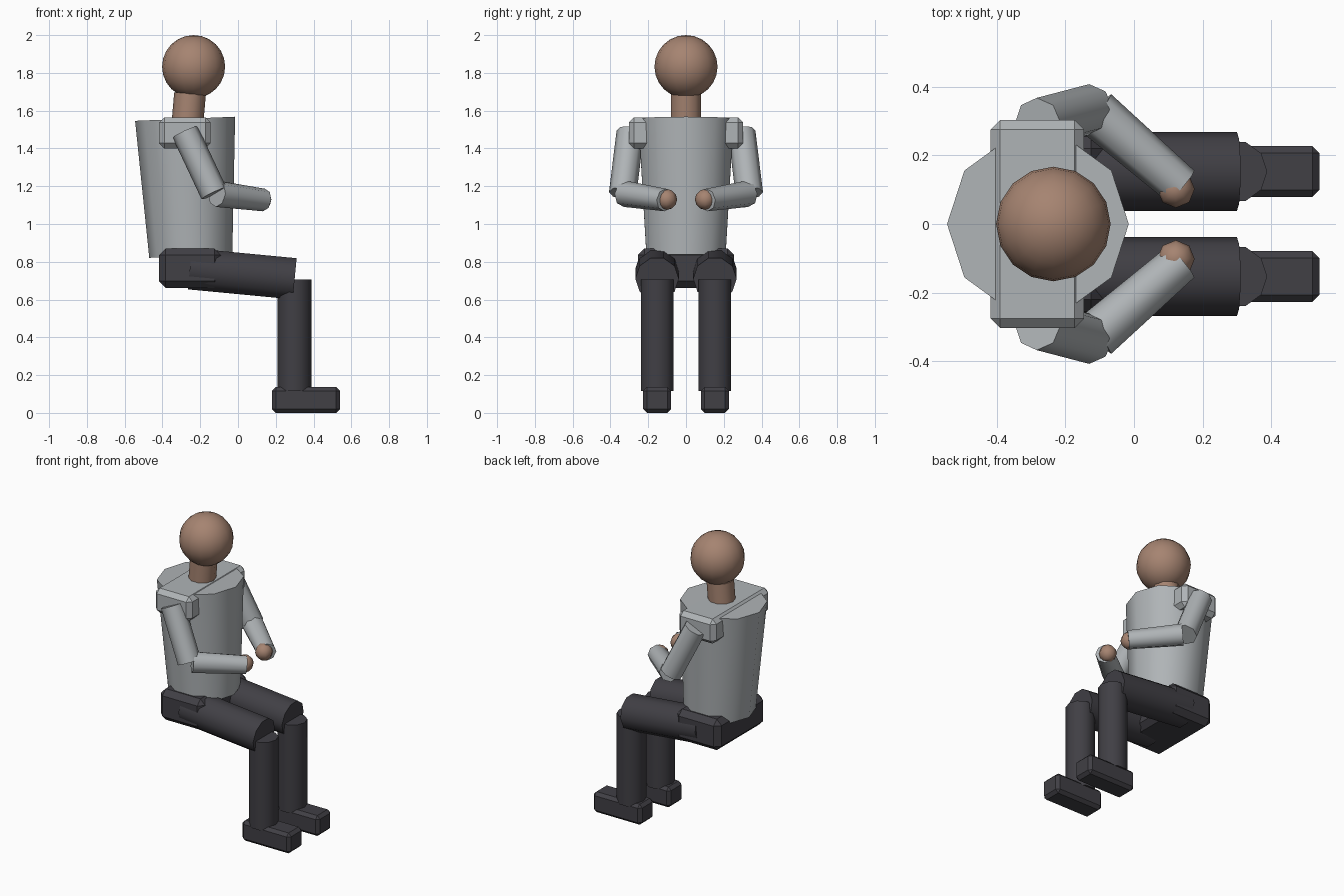
import bpy
import bmesh
from math import cos, sin, tau, radians
from mathutils import Vector

cube = bpy.data.objects.get("Cube")
if cube:
    bpy.data.objects.remove(cube, do_unlink=True)


def material(name, rgb):
    mat = bpy.data.materials.new(name)
    mat.use_nodes = True
    mat.diffuse_color = (*rgb, 1)
    bsdf = mat.node_tree.nodes["Principled BSDF"]
    bsdf.inputs["Base Color"].default_value = (*rgb, 1)
    bsdf.inputs["Roughness"].default_value = 0.8
    return mat


SKIN = material("warm skin", (0.38, 0.23, 0.165))
SHIRT = material("light grey shirt", (0.43, 0.455, 0.47))
TROUSERS = material("dark trousers", (0.052, 0.05, 0.059))


def finish(name, bm, mat, angle):
    """Turn a bmesh into a named object; angle 0 keeps it flat."""
    bmesh.ops.recalc_face_normals(bm, faces=bm.faces)
    mesh = bpy.data.meshes.new(name)
    bm.to_mesh(mesh)
    bm.free()
    mesh.materials.append(mat)
    obj = bpy.data.objects.new(name, mesh)
    bpy.context.collection.objects.link(obj)
    if angle:
        bpy.ops.object.select_all(action='DESELECT')
        obj.select_set(True)
        bpy.context.view_layer.objects.active = obj
        bpy.ops.object.shade_smooth_by_angle(angle=radians(angle))
    return obj


def limb(name, start, end, r0, r1, mat, sides=10, ref=(1, 0, 0)):
    """Capped tapered tube; its first corner points along ref."""
    start, end = Vector(start), Vector(end)
    axis = (end - start).normalized()
    u = Vector(ref)
    u = (u - axis * u.dot(axis)).normalized()
    v = axis.cross(u)
    bm = bmesh.new()
    rings = []
    for centre, r in ((start, r0), (end, r1)):
        rings.append([bm.verts.new(centre + r * (u * cos(tau * i / sides) + v * sin(tau * i / sides)))
                      for i in range(sides)])
    a, b = rings
    for i in range(sides):
        j = (i + 1) % sides
        bm.faces.new((a[i], a[j], b[j], b[i]))
    bm.faces.new(a)
    bm.faces.new(b)
    return finish(name, bm, mat, 60)


def block(name, low, high, bevel, mat):
    """Box between two corners with chamfered edges."""
    low, high = Vector(low), Vector(high)
    bm = bmesh.new()
    bmesh.ops.create_cube(bm, size=1)
    for vert in bm.verts:
        vert.co = (low + high) / 2 + vert.co * (high - low)
    bmesh.ops.bevel(bm, geom=bm.edges[:], offset=bevel, segments=1, affect='EDGES')
    return finish(name, bm, mat, 0)


def ball(name, centre, radius, segments, rings, mat):
    bm = bmesh.new()
    bmesh.ops.create_uvsphere(bm, u_segments=segments, v_segments=rings, radius=radius)
    bmesh.ops.translate(bm, vec=centre, verts=bm.verts)
    return finish(name, bm, mat, 60)


# Head, neck and torso
ball("head", (-0.235, 0, 1.833), 0.167, 16, 12, SKIN)
limb("neck", (-0.268, 0, 1.53), (-0.254, 0, 1.69), 0.084, 0.084, SKIN)
limb("torso", (-0.25, 0, 0.83), (-0.28, 0, 1.557), 0.22, 0.265, SHIRT)
block("shoulders", (-0.418, -0.303, 1.4), (-0.145, 0.303, 1.565), 0.028, SHIRT)
block("hips", (-0.418, -0.255, 0.662), (-0.09, 0.255, 0.87), 0.035, TROUSERS)

# Arms and legs, one set per side
for side, s in (("left", 1), ("right", -1)):
    limb(f"{side}_upper_arm", (-0.28, s * 0.295, 1.487), (-0.127, s * 0.335, 1.162),
         0.073, 0.073, SHIRT, 8, (0, s, 0))
    limb(f"{side}_forearm", (-0.112, s * 0.325, 1.16), (0.137, s * 0.11, 1.127),
         0.07, 0.06, SHIRT, 8, (0, 0, 1))
    ball(f"{side}_hand", (0.122, s * 0.102, 1.13), 0.055, 8, 6, SKIN)

    y = s * 0.153
    limb(f"{side}_thigh", (-0.255, y, 0.763), (0.3, y, 0.71), 0.115, 0.115, TROUSERS, 10, (0, s, 0))
    limb(f"{side}_shin", (0.298, y, 0.115), (0.298, y, 0.705), 0.09, 0.09, TROUSERS)
    block(f"{side}_foot", (0.18, y - 0.074, 0), (0.54, y + 0.074, 0.137), 0.02, TROUSERS)
